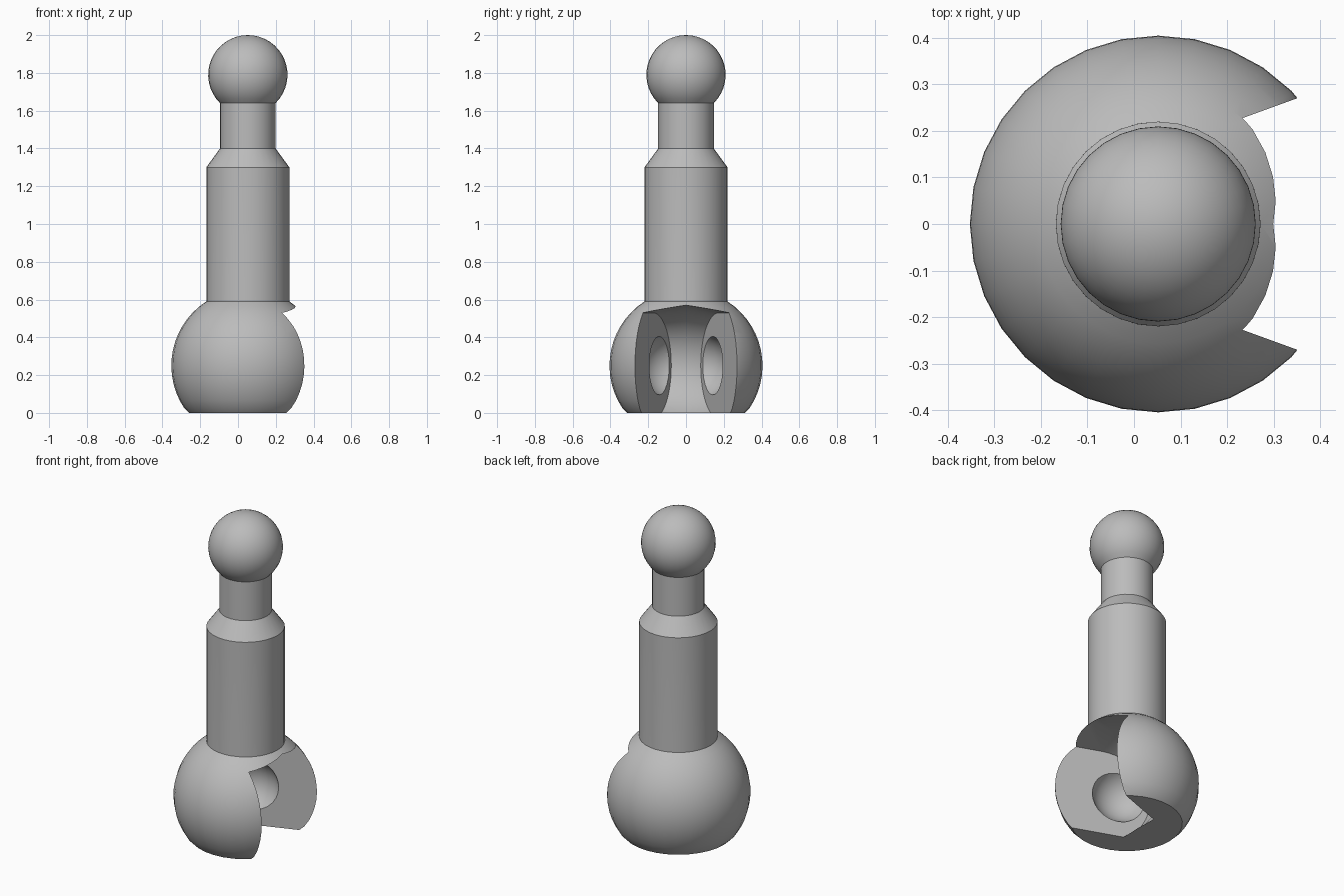
import bpy, bmesh, math
from mathutils import Vector, Matrix

cube = bpy.data.objects.get("Cube")
if cube:
    bpy.data.objects.remove(cube, do_unlink=True)

AXIS_X = 0.052      # pin axis
BALL_Z = 0.25       # centre of the big lower ball
BALL_R = 0.405
WALL_ANGLE = math.radians(20)

grey = bpy.data.materials.new("plain grey")
grey.use_nodes = True
colour = (0.5, 0.5, 0.5, 1)
grey.diffuse_color = colour
grey.node_tree.nodes["Principled BSDF"].inputs["Base Color"].default_value = colour


def to_object(name, bm):
    bmesh.ops.recalc_face_normals(bm, faces=bm.faces)
    mesh = bpy.data.meshes.new(name)
    bm.to_mesh(mesh)
    bm.free()
    mesh.materials.append(grey)
    obj = bpy.data.objects.new(name, mesh)
    bpy.context.collection.objects.link(obj)
    return obj


def lathe(name, profile, sides=32):
    bm = bmesh.new()
    verts = [bm.verts.new((AXIS_X + r, 0, z)) for r, z in profile]
    edges = [bm.edges.new(pair) for pair in zip(verts, verts[1:])]
    bmesh.ops.spin(bm, geom=verts + edges, cent=(AXIS_X, 0, 0), axis=(0, 0, 1),
                   angle=math.tau, steps=sides)
    bmesh.ops.remove_doubles(bm, verts=bm.verts, dist=0.0005)
    return to_object(name, bm)


def arc(centre_z, radius, z0, z1, steps):
    a0 = math.asin(max(-1, (z0 - centre_z) / radius))
    a1 = math.asin(min(1, (z1 - centre_z) / radius))
    angles = [a0 + (a1 - a0) * i / steps for i in range(steps + 1)]
    return [(max(0, radius * math.cos(a)), centre_z + radius * math.sin(a)) for a in angles]


# Turned pin: lower ball with bevelled foot, shaft, shoulder, neck, small ball
profile = [(0, 0), (0.312, 0)]
profile += arc(BALL_Z, BALL_R, 0.025, 0.59, 14)
profile += [(0.22, 0.592), (0.22, 1.30), (0.147, 1.40)]
profile += arc(1.79, 0.21, 1.64, 2.0, 16)
pin = lathe("joint_pin", profile)

# Frame of the slanted wall: along the wall, into the slot, up
along = Vector((math.cos(WALL_ANGLE), math.sin(WALL_ANGLE), 0))
inward = Vector((math.sin(WALL_ANGLE), -math.cos(WALL_ANGLE), 0))
up = Vector((0, 0, 1))
corner = Vector((0.24, 0.23, BALL_Z))
round_centre = corner - along * 0.165

# Slot cutter: drafted round-backed slab, halved at the middle and mirrored
bm = bmesh.new()
rings = []
for depth, radius in ((0, 0.28), (0.6, 0.382)):
    base = round_centre + inward * depth
    outline = [base + along * 0.8 - up * radius]
    for i in range(25):
        a = -math.pi / 2 - math.pi * i / 24
        outline.append(base + along * radius * math.cos(a) + up * radius * math.sin(a))
    outline.append(base + along * 0.8 + up * radius)
    rings.append([bm.verts.new(p) for p in outline])
bm.faces.new(rings[0])
bm.faces.new(rings[1])
count = len(rings[0])
for i in range(count):
    j = (i + 1) % count
    bm.faces.new((rings[0][i], rings[0][j], rings[1][j], rings[1][i]))
bmesh.ops.bisect_plane(bm, geom=bm.verts[:] + bm.edges[:] + bm.faces[:],
                       plane_co=(0, 0, 0), plane_no=(0, -1, 0), clear_outer=True)
bmesh.ops.mirror(bm, geom=bm.verts[:] + bm.edges[:] + bm.faces[:],
                 axis='Y', merge_dist=0.0005)
bmesh.ops.remove_doubles(bm, verts=bm.verts, dist=0.0005)
cutters = [to_object("slot_cutter", bm)]

# Round dimples in both slot walls
dimple = corner - along * 0.258 + inward * 0.085
for side in (1, -1):
    bm = bmesh.new()
    place = Matrix.Translation((dimple.x, side * dimple.y, dimple.z))
    bmesh.ops.create_uvsphere(bm, u_segments=32, v_segments=16, radius=0.177, matrix=place)
    cutters.append(to_object("dimple_cutter", bm))

# Apply the cuts
bpy.context.view_layer.objects.active = pin
for cutter in cutters:
    cutter.hide_render = True
    cut = pin.modifiers.new("cut", 'BOOLEAN')
    cut.operation = 'DIFFERENCE'
    cut.solver = 'EXACT'
    cut.object = cutter
    bpy.ops.object.modifier_apply(modifier=cut.name)
for cutter in cutters:
    bpy.data.objects.remove(cutter, do_unlink=True)

bpy.ops.object.select_all(action='DESELECT')
pin.select_set(True)
bpy.ops.object.shade_smooth_by_angle(angle=math.radians(25))
